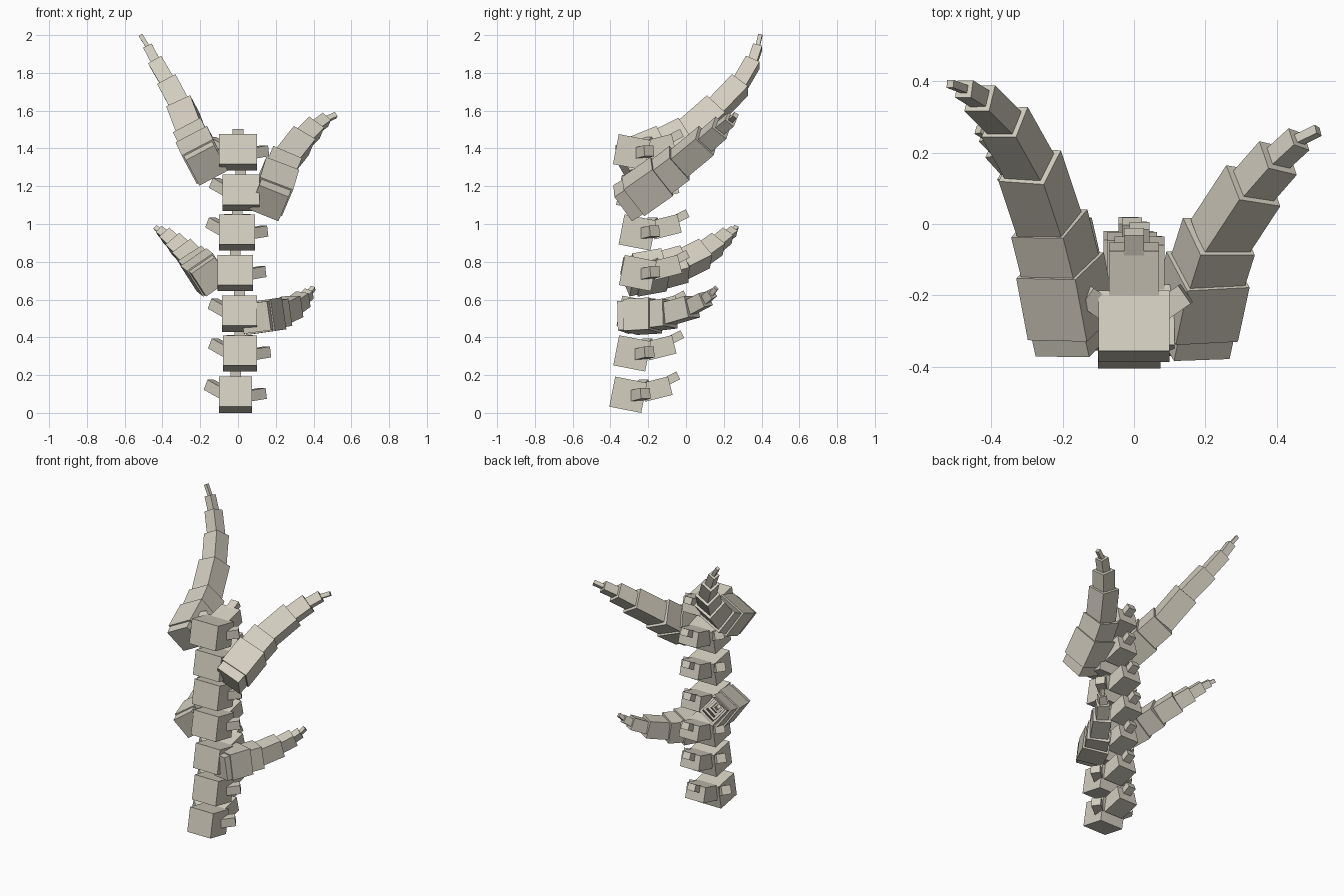
import bpy
import bmesh
from math import radians
from mathutils import Matrix, Vector

cube = bpy.data.objects.get("Cube")
if cube:
    bpy.data.objects.remove(cube, do_unlink=True)

bone = bpy.data.materials.new("pale bone")
bone.use_nodes = True
colour = (0.66, 0.62, 0.53, 1)
bone.diffuse_color = colour
bone.node_tree.nodes["Principled BSDF"].inputs["Base Color"].default_value = colour


def finish(bm, name):
    """Turn a bmesh into a flat-shaded bone object."""
    bmesh.ops.recalc_face_normals(bm, faces=bm.faces)
    mesh = bpy.data.meshes.new(name)
    bm.to_mesh(mesh)
    bm.free()
    mesh.materials.append(bone)
    obj = bpy.data.objects.new(name, mesh)
    bpy.context.collection.objects.link(obj)


def add_box(bm, centre, size, rotation):
    """Add a box of the given size, turned about its centre."""
    matrix = Matrix.Translation(centre) @ rotation @ Matrix.Diagonal((*size, 1))
    bmesh.ops.create_cube(bm, size=1, matrix=matrix)


def turn(angle, axis):
    return Matrix.Rotation(radians(angle), 4, axis)


def vertebra(name, centre, width):
    """Tilted body, rear arch, rear spine and two swept side processes."""
    c = Vector(centre)
    bm = bmesh.new()
    add_box(bm, c, (width, 0.172, 0.162), turn(-11, "X"))
    add_box(bm, c + Vector((0, 0.15, 0.03)), (0.14, 0.15, 0.1), turn(14, "X"))
    add_box(bm, c + Vector((0, 0.225, 0.082)), (0.056, 0.09, 0.045), turn(27, "X"))
    for side, lift, height in ((1, 8, 0), (-1, 25, 0.03)):
        rotation = turn(side * 35, "Z") @ turn(-side * lift, "Y")
        add_box(bm, c + Vector((side * 0.1, 0.06, height)),
                (0.11, 0.062, 0.058), rotation)
    finish(bm, name)


def spike(name, points, sizes, side):
    """Chain of stepped square boxes along a curved path."""
    bm = bmesh.new()
    points = [Vector(p) for p in points]
    for start, end, size in zip(points, points[1:], sizes):
        along = (end - start).normalized()
        across = Vector(side)
        across = (across - across.dot(along) * along).normalized()
        up = across.cross(along)
        rotation = Matrix((across, along, up)).transposed().to_4x4()
        # each box reaches a little into the next one
        length = (end - start).length + size * 0.08
        add_box(bm, start + along * length / 2, (size, length, size), rotation)
    finish(bm, name)


# Spine column, bottom to top
column = [
    (-0.013, -0.306, 0.096), (0.01, -0.285, 0.315), (0.008, -0.268, 0.525),
    (-0.015, -0.255, 0.74), (-0.005, -0.257, 0.955), (0.015, -0.27, 1.165),
    (0, -0.287, 1.38),
]
for i, centre in enumerate(column):
    vertebra(f"vertebra_{i + 1}", centre, 0.176 + 0.004 * i)

# Four curved spikes beside the column
spike("upper_right_spike",
      [(-0.165, -0.335, 1.31), (-0.175, -0.29, 1.33), (-0.205, -0.13, 1.395),
       (-0.235, -0.01, 1.455), (-0.29, 0.155, 1.6), (-0.36, 0.28, 1.73),
       (-0.43, 0.35, 1.85), (-0.475, 0.378, 1.935), (-0.515, 0.393, 1.998)],
      [0.17, 0.187, 0.165, 0.14, 0.11, 0.08, 0.05, 0.022], (0.88, 0, 0.47))
spike("upper_left_spike",
      [(0.163, -0.335, 1.11), (0.175, -0.28, 1.145), (0.205, -0.14, 1.243),
       (0.235, -0.045, 1.315), (0.33, 0.1, 1.435), (0.4, 0.18, 1.505),
       (0.46, 0.235, 1.55), (0.515, 0.262, 1.575)],
      [0.168, 0.187, 0.165, 0.135, 0.1, 0.06, 0.027], (0.92, 0, -0.39))
spike("lower_right_spike",
      [(-0.145, -0.315, 0.72), (-0.158, -0.27, 0.73), (-0.19, -0.13, 0.755),
       (-0.215, -0.02, 0.785), (-0.27, 0.09, 0.84), (-0.325, 0.16, 0.89),
       (-0.375, 0.215, 0.935), (-0.41, 0.25, 0.96), (-0.435, 0.265, 0.98)],
      [0.152, 0.167, 0.147, 0.122, 0.097, 0.072, 0.045, 0.025], (0.84, 0, 0.54))
spike("lower_left_spike",
      [(0.092, -0.335, 0.505), (0.107, -0.295, 0.508), (0.162, -0.175, 0.515),
       (0.21, -0.095, 0.525), (0.285, 0.025, 0.56), (0.343, 0.1, 0.6),
       (0.375, 0.135, 0.63), (0.397, 0.158, 0.66)],
      [0.155, 0.17, 0.145, 0.115, 0.08, 0.05, 0.025], (0.98, 0, 0.14))
